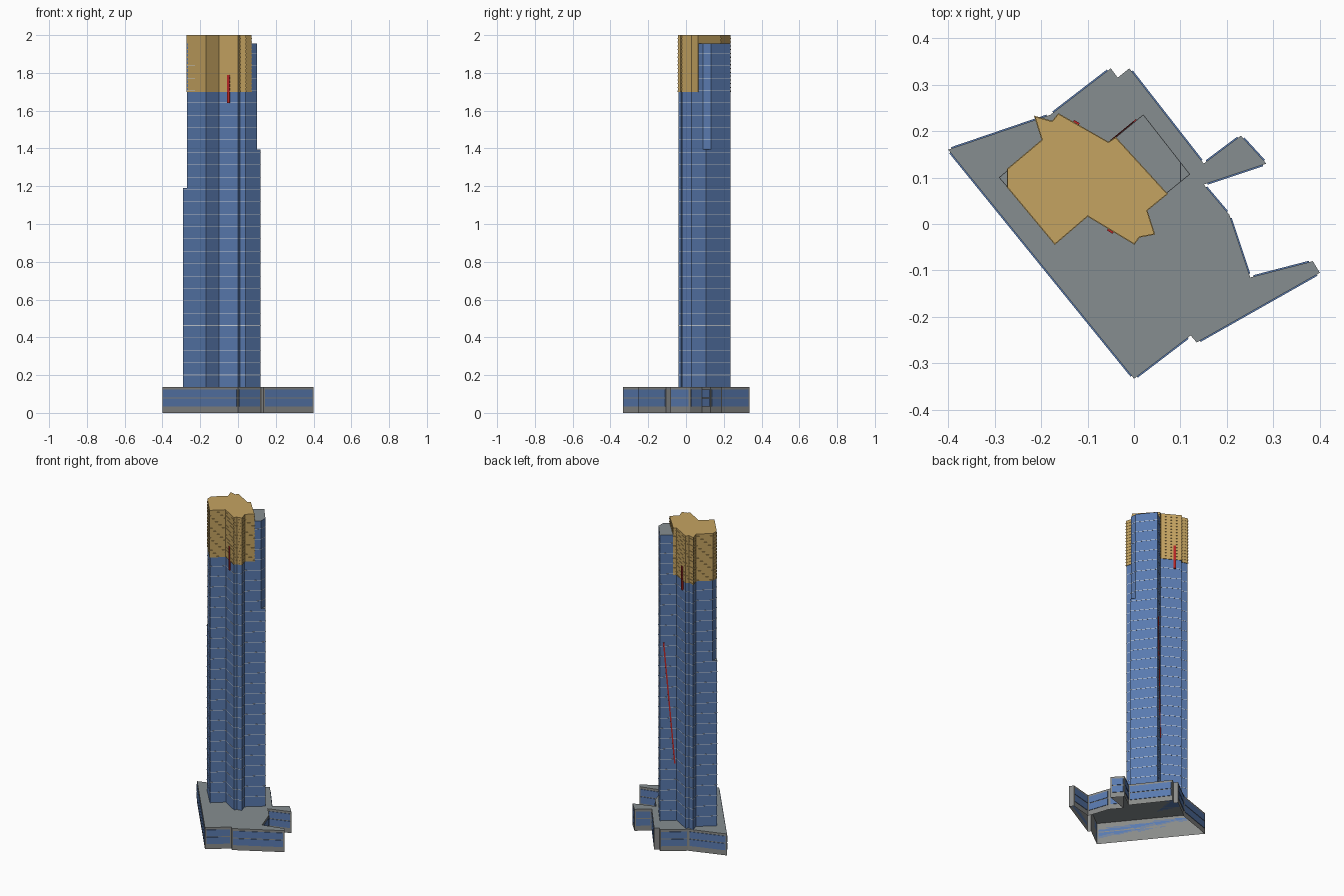
import bpy
from mathutils import Vector

cube = bpy.data.objects.get("Cube")
if cube:
    bpy.data.objects.remove(cube, do_unlink=True)


def material(name, rgb):
    m = bpy.data.materials.new(name)
    m.use_nodes = True
    m.diffuse_color = (*rgb, 1)
    m.node_tree.nodes["Principled BSDF"].inputs["Base Color"].default_value = (*rgb, 1)
    return m


BLUE = material("blue glass", (0.10, 0.195, 0.43))
GOLD = material("gold metal", (0.56, 0.37, 0.12))
ROOF = material("roof grey", (0.24, 0.27, 0.28))
STONE = material("stone grey", (0.25, 0.255, 0.25))
PALE = material("pale trim", (0.62, 0.67, 0.73))
RED = material("red sign", (0.50, 0.02, 0.02))


def offset(poly, d):
    """Push a counter-clockwise outline outward by d with mitred corners."""
    out = []
    for i, p in enumerate(poly):
        a = (p - poly[i - 1]).normalized()
        b = (poly[(i + 1) % len(poly)] - p).normalized()
        na, nb = Vector((a.y, -a.x)), Vector((b.y, -b.x))
        out.append(p + (na + nb) * d / max(1 + na.dot(nb), 0.3))
    return out


def chop(poly, limit, sign):
    """Cut off the part of the outline where sign * x exceeds limit."""
    out = []
    for i, q in enumerate(poly):
        p = poly[i - 1]
        dp, dq = sign * p.x - limit, sign * q.x - limit
        if dp * dq < 0:
            out.append(p.lerp(q, dp / (dp - dq)))
        if dq <= 0:
            out.append(q)
    return out


def prisms(name, parts, mats, bottom=True):
    """One object from (outline, z0, z1) prisms; mats are side and cap."""
    verts, faces = [], []
    for poly, z0, z1 in parts:
        n, s = len(poly), len(verts)
        verts += [(p.x, p.y, z) for z in (z0, z1) for p in poly]
        for i in range(n):
            j = (i + 1) % n
            faces.append((s + i, s + j, s + n + j, s + n + i))
        faces.append(tuple(range(s + n, s + 2 * n)))
        if bottom:
            faces.append(tuple(reversed(range(s, s + n))))
    me = bpy.data.meshes.new(name)
    me.from_pydata(verts, [], faces)
    for m in mats:
        me.materials.append(m)
    for f in me.polygons:
        f.material_index = len(mats) - 1 if f.normal.z > 0.5 else 0
    ob = bpy.data.objects.new(name, me)
    bpy.context.collection.objects.link(ob)
    return ob


def outline(points):
    """Points are listed clockwise; return them counter-clockwise."""
    return [Vector(p) for p in reversed(points)]


def strip(a, b, out, depth):
    """Thin plate footprint standing on the wall line a to b."""
    return [a, a + out * depth, b + out * depth, b][::-1]


podium = outline([
    (-.40, .16), (-.18, .235), (-.05, .335), (-.035, .315), (-.01, .335), (.15, .13),
    (.23, .19), (.285, .13), (.15, .085), (.205, .02), (.25, -.115), (.385, -.08),
    (.40, -.105), (.135, -.255), (.122, -.24), (0, -.333)])
tower = outline([
    (-.29, .10), (-.195, .18), (-.21, .228), (-.175, .218), (-.162, .234), (-.055, .173),
    (.02, .235), (.12, .107), (.025, .03), (.041, -.02), (.01, -.026), (0, -.04),
    (-.10, .02), (-.17, -.04)])
crown = outline([
    (-.27, .117), (-.195, .18), (-.21, .228), (-.175, .218), (-.162, .234), (-.055, .173),
    (-.04, .183), (.068, .065), (.025, .03), (.041, -.02), (.01, -.026), (0, -.04),
    (-.10, .02), (-.17, -.04), (-.27, .08)])

# Podium: shell open underneath, with two rows of glazing on every long wall
BASE = 0.137
prisms("podium", [(podium, 0, BASE)], [STONE, ROOF], bottom=False)
panes = []
for i, q in enumerate(podium):
    p = podium[i - 1]
    d = (q - p).normalized()
    if (q - p).length > 0.05:
        foot = strip(p + d * .008, q - d * .008, Vector((d.y, -d.x)), .003)
        foot.reverse()
        # keep the footprint counter-clockwise so the plate faces outward
        area = sum(foot[k - 1].cross(foot[k]) for k in range(4))
        if area < 0:
            foot.reverse()
        panes += [(foot, .033, .075), (foot, .081, .123)]
prisms("podium_windows", panes, [BLUE])

# Tower: three stacked sections, the two side tips stop at different heights
middle = chop(tower, .27, -1)
upper = chop(middle, .10, 1)
sections = [(tower, BASE, 1.19), (middle, 1.19, 1.395), (upper, 1.395, 1.955)]
prisms("tower", sections, [BLUE, ROOF])

# Floor lines around the tower
bands = []
for k in range(1, 28):
    z = .135 + k * .0655
    poly = next(s[0] for s in sections if z < s[2])
    bands.append((offset(poly, .0008), z - .0015, z + .0015))
prisms("floor_lines", bands, [PALE])

# Crown with fine louvres
prisms("crown", [(offset(crown, .002), 1.70, 2.0)], [GOLD])
louvres = [(offset(crown, .0035), 1.70 + k * .02, 1.706 + k * .02) for k in range(15)]
prisms("crown_louvres", louvres, [GOLD])


# Red upright signs on the two opposite wing faces
def sign(name, centre, along):
    c, d = Vector(centre), Vector(along).normalized()
    n = Vector((d.y, -d.x))
    foot = [c - d * .007 - n * .004, c + d * .007 - n * .004,
            c + d * .007 + n * .004, c - d * .007 + n * .004]
    prisms(name, [(foot, 1.64, 1.79)], [RED])


sign("front_sign", (-.05, -.014), (.10, -.06))
sign("back_sign", (-.125, .217), (-.107, .061))

# Slanted red stripe on the recessed back face
low, high = Vector((-.047, .180, .50)), Vector((.003, .221, 1.27))
side = Vector((.075, .062, 0)).normalized() * .004
out = Vector((-.062, .075, 0)).normalized() * .003
corners = [low - side, low + side, high + side, high - side]
me = bpy.data.meshes.new("red_stripe")
me.from_pydata([c - out for c in corners] + [c + out for c in corners], [],
               [(0, 1, 2, 3), (7, 6, 5, 4)] +
               [(i, i + 4, (i + 1) % 4 + 4, (i + 1) % 4) for i in range(4)])
me.materials.append(RED)
me.flip_normals()
bpy.context.collection.objects.link(bpy.data.objects.new("red_stripe", me))
